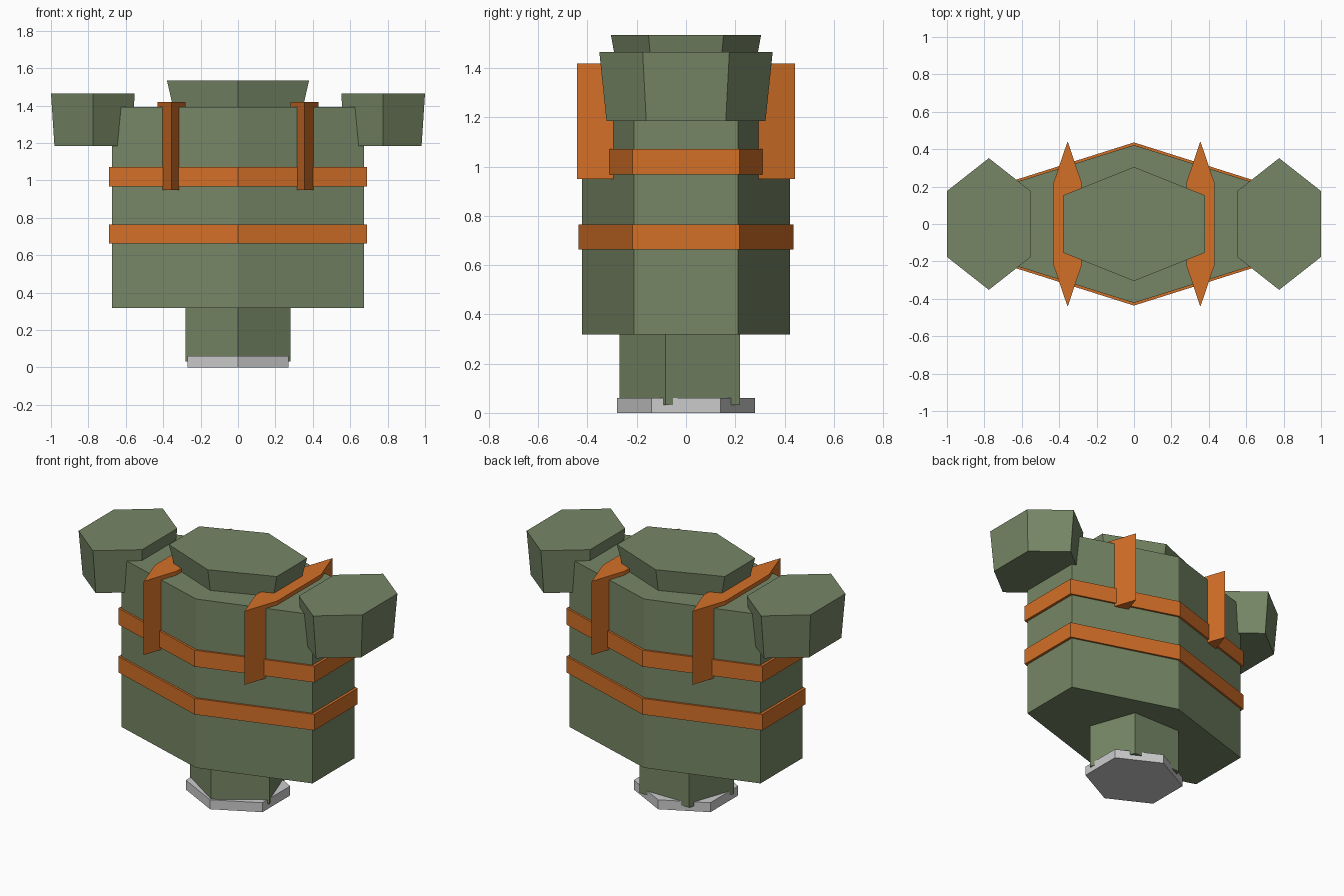
import bpy
import bmesh
from math import sin, cos, tau

if "Cube" in bpy.data.objects:
    bpy.data.objects.remove(bpy.data.objects["Cube"])


def material(name, rgb):
    m = bpy.data.materials.new(name)
    m.diffuse_color = (*rgb, 1)
    m.use_nodes = True
    m.node_tree.nodes["Principled BSDF"].inputs["Base Color"].default_value = m.diffuse_color
    return m


green = material("olive_green", (0.18, 0.24, 0.13))
orange = material("strap_orange", (0.65, 0.16, 0.02))


def prism(name, sides, rx, ry, z0, z1, mat=None, x=0.0, bottom=1.0):
    """N-sided prism with one corner facing the front; rx, ry are half extents,
    bottom scales the lower ring."""
    widest = max(sin(tau * i / sides) for i in range(sides))
    bm = bmesh.new()
    rings = []
    for z, s in ((z0, bottom), (z1, 1.0)):
        rings.append([bm.verts.new((x + s * rx * sin(tau * i / sides) / widest,
                                    -s * ry * cos(tau * i / sides), z))
                      for i in range(sides)])
    low, high = rings
    bm.faces.new(low[::-1])
    bm.faces.new(high)
    for i in range(sides):
        j = (i + 1) % sides
        bm.faces.new((low[i], low[j], high[j], high[i]))
    bmesh.ops.recalc_face_normals(bm, faces=bm.faces)
    mesh = bpy.data.meshes.new(name)
    bm.to_mesh(mesh)
    bm.free()
    obj = bpy.data.objects.new(name, mesh)
    bpy.context.collection.objects.link(obj)
    if mat:
        mesh.materials.append(mat)
    return obj


# Foot plate and five-sided post
prism("foot_plate", 6, 0.27, 0.28, 0.0, 0.06)
prism("post", 5, 0.281, 0.27, 0.033, 0.33, green)

# Main body and flared head
prism("body", 6, 0.673, 0.422, 0.318, 1.393, green)
prism("head", 6, 0.38, 0.305, 1.385, 1.535, green, bottom=0.91)

# Belts around the body
prism("lower_belt", 6, 0.69, 0.436, 0.663, 0.765, orange)
prism("upper_belt", 6, 0.69, 0.436, 0.968, 1.072, orange)

# Shoulder straps and shoulder pads on both sides
for side, s in (("left", -1), ("right", 1)):
    prism(side + "_shoulder_strap", 6, 0.075, 0.442, 0.949, 1.418, orange, x=0.355 * s)
    prism(side + "_shoulder_pad", 6, 0.224, 0.352, 1.185, 1.466, green, x=0.776 * s, bottom=0.917)
